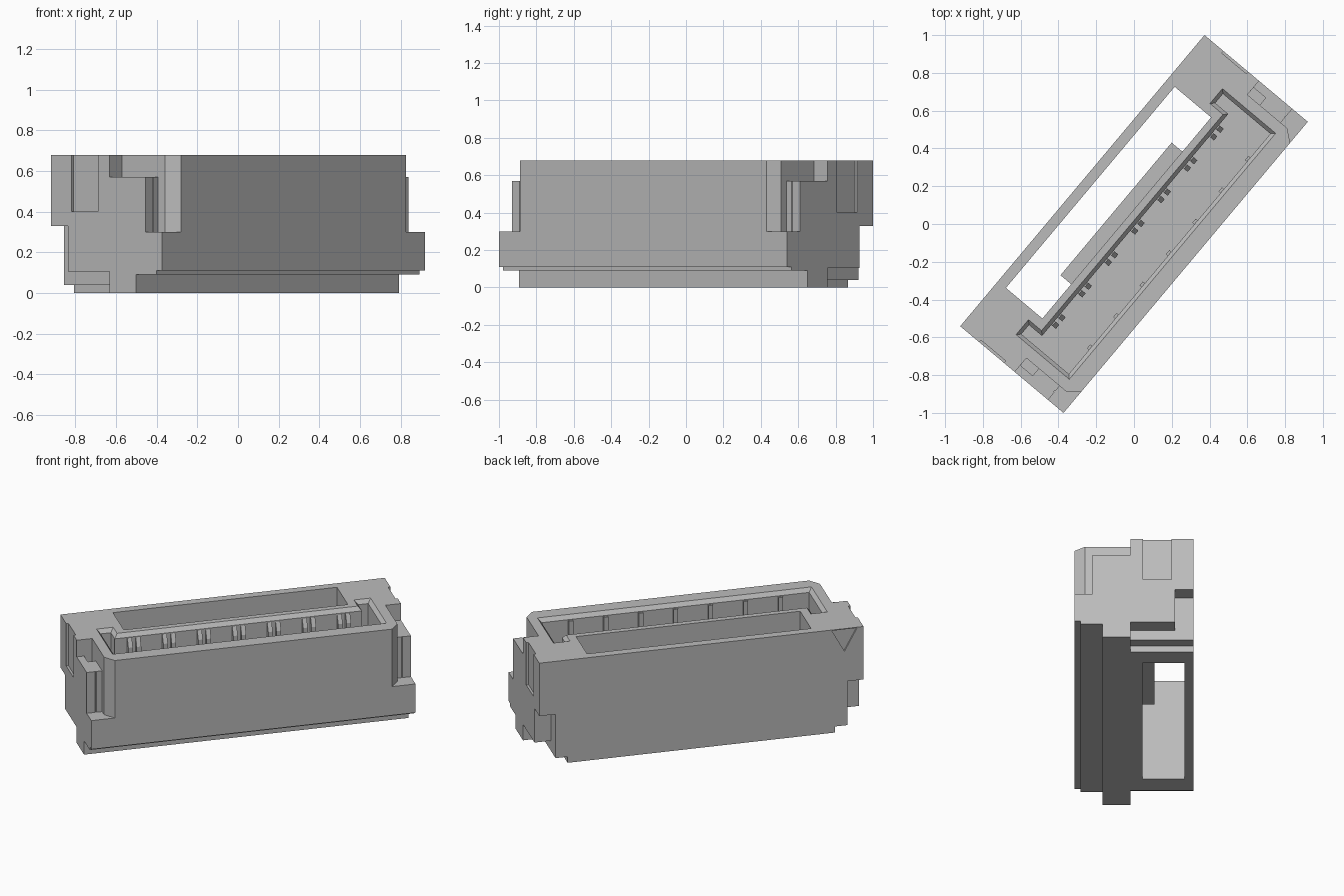
import bpy, bmesh, math

if "Cube" in bpy.data.objects:
    bpy.data.objects.remove(bpy.data.objects["Cube"])

ANGLE = math.radians(50)
L, W, H = 1.006, 0.357, 0.68      # half length, half width, height
FAR = 1.1                         # overshoot for cutters

grey = bpy.data.materials.new("connector grey")
grey.use_nodes = True
grey.diffuse_color = (0.5, 0.5, 0.5, 1)
grey.node_tree.nodes["Principled BSDF"].inputs["Base Color"].default_value = (0.5, 0.5, 0.5, 1)


def loft(name, layers):
    """Solid through stacked outlines: layers = [(z, [(u, v), ...]), ...]"""
    bm = bmesh.new()
    rings = [[bm.verts.new((u, v, z)) for u, v in pts] for z, pts in layers]
    bm.faces.new(rings[0])
    bm.faces.new(rings[-1])
    n = len(rings[0])
    for a, b in zip(rings, rings[1:]):
        for i in range(n):
            j = (i + 1) % n
            bm.faces.new((a[i], a[j], b[j], b[i]))
    bmesh.ops.recalc_face_normals(bm, faces=bm.faces)
    mesh = bpy.data.meshes.new(name)
    bm.to_mesh(mesh)
    bm.free()
    mesh.materials.append(grey)
    obj = bpy.data.objects.new(name, mesh)
    bpy.context.collection.objects.link(obj)
    obj.rotation_euler.z = ANGLE
    return obj


def rect(u0, u1, v0, v1):
    return [(u0, v0), (u1, v0), (u1, v1), (u0, v1)]


def box(name, u0, u1, v0, v1, z0, z1):
    return loft(name, [(z0, rect(u0, u1, v0, v1)), (z1, rect(u0, u1, v0, v1))])


housing = box("housing", -L, L, -W, W, 0, H)


def cut(cutter):
    cutter.hide_render = True
    bpy.context.view_layer.objects.active = housing
    mod = housing.modifiers.new("cut", "BOOLEAN")
    mod.operation = "DIFFERENCE"
    mod.solver = "EXACT"
    mod.object = cutter
    bpy.ops.object.modifier_apply(modifier=mod.name)
    bpy.data.objects.remove(cutter)


# Steps, shelves and recesses repeated at both ends: u0, u1, v0, v1, z0, z1
END_CUTS = [
    (0.91, FAR, -0.5, -0.02, 0.57, 0.8),      # above latch tab
    (0.91, FAR, -0.5, -0.25, 0.30, 0.8),      # front corner shelf
    (0.905, FAR, 0.246, 0.5, -0.1, 0.33),     # back corner undercut
    (0.905, FAR, -0.02, 0.5, -0.1, 0.105),    # end undercut
    (0.83, FAR, -0.02, 0.5, -0.1, 0.04),      # foot step
    (0.992, FAR, 0.055, 0.225, 0.40, 0.8),    # shallow end recess
    (0.90999, 0.96, -0.105, -0.0201, 0.50, 0.6),  # pocket in tab
]
for s in (-1, 1):
    for u0, u1, v0, v1, z0, z1 in END_CUTS:
        cut(box("end_cutter", min(s * u0, s * u1), max(s * u0, s * u1), v0, v1, z0, z1))
    corner = [(s * 0.82, -0.407), (s * 0.95, -0.245), (s * FAR, -0.45)]
    cut(loft("corner_cutter", [(0.30, corner), (0.8, corner)]))

# Stepped front of the base
cut(box("base_cutter", -FAR, FAR, -0.5, -0.19, -0.1, 0.09))
cut(box("lip_cutter", -FAR, FAR, -0.5, -0.322, -0.1, 0.11))

# Through window behind the mating slot
cut(box("window_cutter", -0.695, 0.695, 0.05, 0.302, -0.1, 0.8))


def slot(g):
    """Slot outline with a deeper ear at each end, grown by g."""
    right = [(0.85 + g, -0.266 - g), (0.85 + g, 0.102 + g),
             (0.747 - g, 0.102 + g), (0.747 - g, 0.012 + g)]
    return right + [(-u, v) for u, v in reversed(right)]


# Mating slot with chamfered rim
cut(loft("slot_cutter", [(0.2, slot(-0.02)), (0.655, slot(-0.02)),
                         (H, slot(0)), (0.8, slot(0))]))

# Triangular first-pin mark
bm_mark = [(-0.966, H - 0.005), (-0.81, H - 0.005), (-0.888, 0.53)]
mark = loft("mark_cutter", [(0, bm_mark), (0.1, bm_mark)])
for vert in mark.data.vertices:
    u, z, d = vert.co
    vert.co = (u, W - 0.012 + d, z)
bm = bmesh.new()
bm.from_mesh(mark.data)
bmesh.ops.recalc_face_normals(bm, faces=bm.faces)
bm.to_mesh(mark.data)
bm.free()
cut(mark)

# Ledge on the inside of the window
box("window_ledge", -0.458, 0.458, 0.045, 0.124, 0.38, 0.5)

# Contact pairs on the partition and guide ribs on the opposite wall
for k in range(-3, 4):
    u = k * 0.217
    for side in (-1, 1):
        c = u + side * 0.026
        loft("contact", [(0.19, rect(c - 0.014, c + 0.014, -0.04, 0)),
                         (0.60, rect(c - 0.014, c + 0.014, -0.04, 0)),
                         (0.655, rect(c - 0.014, c + 0.014, -0.015, 0))])
    box("guide_rib", u - 0.014, u + 0.014, -0.25, -0.232, 0.19, 0.65)
